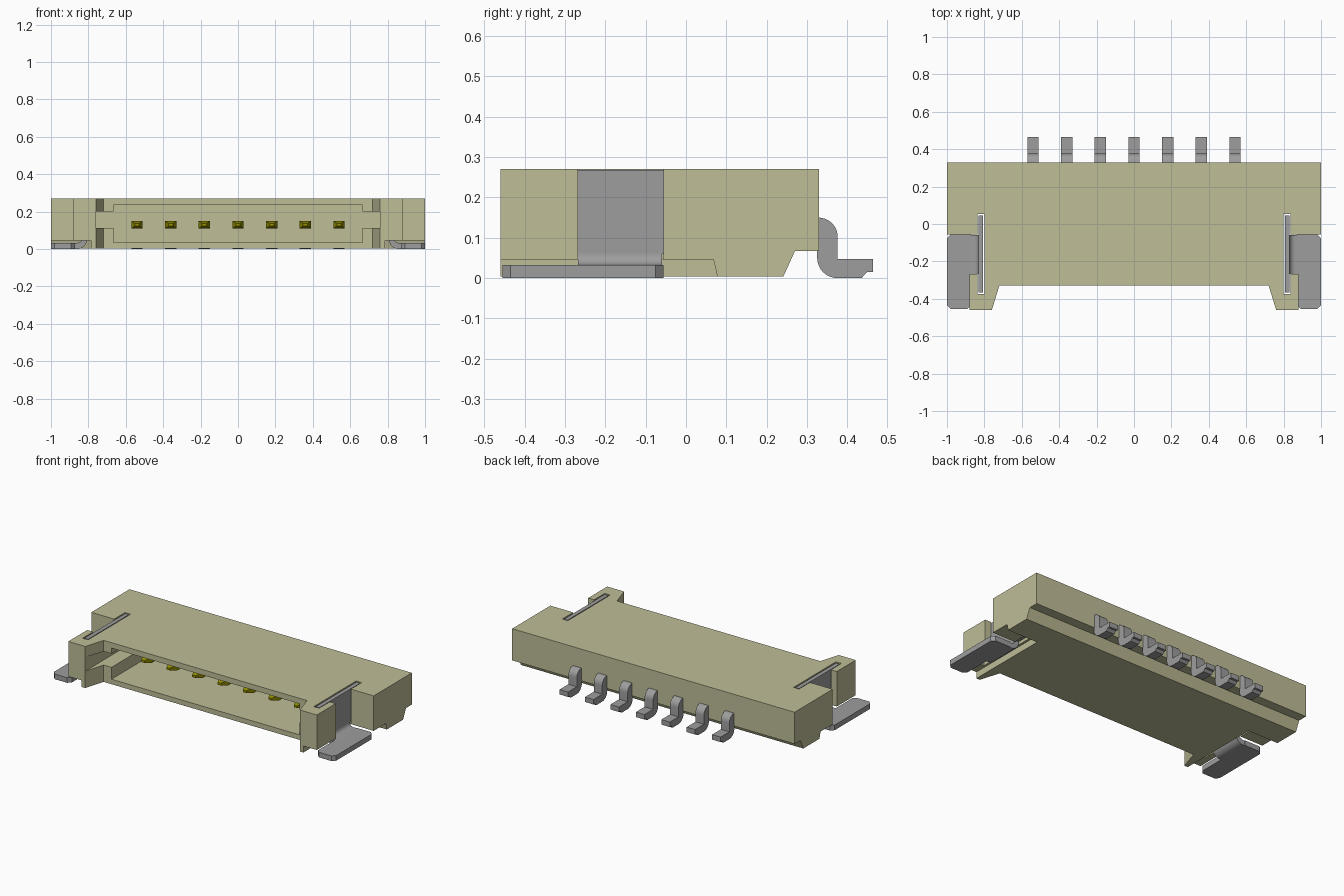
import bpy
import bmesh
import math
from mathutils import Vector

cube = bpy.data.objects.get("Cube")
if cube:
    bpy.data.objects.remove(cube, do_unlink=True)


def material(name, rgb):
    m = bpy.data.materials.new(name)
    m.use_nodes = True
    m.diffuse_color = (*rgb, 1)
    m.node_tree.nodes["Principled BSDF"].inputs["Base Color"].default_value = (*rgb, 1)
    return m


BEIGE = material("beige plastic", (0.52, 0.51, 0.31))
GREY = material("grey metal", (0.34, 0.34, 0.34))
GOLD = material("gold contact", (0.30, 0.28, 0.0))


def prism(name, pts, axis, lo, hi, mat=None):
    """Extrude a 2D outline along one axis; the outline uses the other two in x, y, z order."""
    def place(p, d):
        c = list(p)
        c.insert(axis, d)
        return Vector(c)
    bm = bmesh.new()
    face = bm.faces.new([bm.verts.new(place(p, lo)) for p in pts])
    new = bmesh.ops.extrude_face_region(bm, geom=[face])["geom"]
    shift = place((0, 0), hi - lo)
    bmesh.ops.translate(bm, vec=shift, verts=[v for v in new if isinstance(v, bmesh.types.BMVert)])
    bmesh.ops.recalc_face_normals(bm, faces=bm.faces)
    mesh = bpy.data.meshes.new(name)
    bm.to_mesh(mesh)
    bm.free()
    ob = bpy.data.objects.new(name, mesh)
    bpy.context.collection.objects.link(ob)
    if mat:
        mesh.materials.append(mat)
    return ob


def box(name, x, y, z, mat=None):
    return prism(name, [(x[0], y[0]), (x[1], y[0]), (x[1], y[1]), (x[0], y[1])], 2, *z, mat)


def cut(target, cutter):
    cutter.hide_render = True
    mod = target.modifiers.new("cut", "BOOLEAN")
    mod.operation, mod.solver, mod.object = "DIFFERENCE", "EXACT", cutter
    bpy.context.view_layer.objects.active = target
    bpy.ops.object.modifier_apply(modifier=mod.name)
    bpy.data.objects.remove(cutter, do_unlink=True)


def arc(cx, cy, r, a0, a1, n=8):
    return [(cx + r * math.cos(math.radians(a0 + (a1 - a0) * i / n)),
             cy + r * math.sin(math.radians(a0 + (a1 - a0) * i / n))) for i in range(n + 1)]


def smooth(ob):
    bpy.ops.object.select_all(action="DESELECT")
    ob.select_set(True)
    bpy.context.view_layer.objects.active = ob
    bpy.ops.object.shade_smooth_by_angle(angle=math.radians(30))


# Housing outline seen from above, mirrored to both sides
half = [(0.72, -0.33), (0.76, -0.46), (0.88, -0.46), (0.88, -0.268),
        (0.832, -0.268), (0.832, -0.056), (1.0, -0.056), (1.0, 0.33)]
housing = prism("housing", half + [(-x, y) for x, y in reversed(half)], 2, 0.004, 0.27, BEIGE)

# Undercut along the back edge
cut(housing, prism("back_cutter", [(0.235, -0.01), (0.27, 0.067), (0.4, 0.067), (0.4, -0.01)], 0, -1.1, 1.1))

# Mating cavity and its side key slots
cut(housing, box("cavity_cutter", (-0.665, 0.665), (-0.5, 0.12), (0.036, 0.235)))
cut(housing, box("key_cutter", (-0.76, 0.76), (-0.5, 0.12), (0.112, 0.2)))

for s, side in ((1, "left"), (-1, "right")):
    def xs(a, b):
        return (min(s * a, s * b), max(s * a, s * b))

    # Clearance under the wing, and the slot that holds the solder tab
    cut(housing, prism("wing_cutter", [(-0.6, -0.01), (0.081, -0.01), (0.068, 0.046), (-0.6, 0.046)],
                       0, *xs(0.785, 1.1)))
    cut(housing, box("slot_cutter", xs(0.799, 0.838), (-0.375, 0.054), (0.03, 0.3)))

    # Upright blade of the solder tab
    box(side + "_tab_blade", xs(0.806, 0.832), (-0.366, 0.046), (0.06, 0.268), GREY)

    # Rounded bend joining the blade to the foot
    bend = [(0.806, 0.07)] + arc(0.861, 0.055, 0.055, 180, 270)
    bend += [(0.9, 0.0), (0.9, 0.033)] + arc(0.861, 0.062, 0.029, 270, 180) + [(0.832, 0.07)]
    smooth(prism(side + "_tab_bend", [(s * x, z) for x, z in bend], 1, -0.268, -0.06, GREY))

    # Flat foot with clipped corners
    foot = [(0.872, -0.435), (0.892, -0.455), (0.98, -0.455), (1.0, -0.435),
            (1.0, -0.076), (0.98, -0.056), (0.872, -0.056)]
    prism(side + "_tab_foot", [(s * x, y) for x, y in foot], 2, 0, 0.033, GREY)

# Side profile of a bent solder lead
lead = [(0.30, 0.15)] + arc(0.328, 0.102, 0.048, 90, 0)
lead += [(0.376, 0.047), (0.464, 0.047), (0.464, 0.015), (0.449, 0.015), (0.435, 0)]
lead += arc(0.375, 0.05, 0.05, 270, 180) + [(0.325, 0.1), (0.30, 0.1)]

for i in range(7):
    x = (i - 3) * 0.18
    smooth(prism(f"lead_{i + 1}", lead, 0, x - 0.03, x + 0.03, GREY))

    # Contact pin with a tapered tip
    pin = box(f"contact_{i + 1}", (x - 0.03, x + 0.03), (-0.14, 0.15), (0.11, 0.15), GOLD)
    bm = bmesh.new()
    bm.from_mesh(pin.data)
    tip = min(bm.faces, key=lambda f: f.calc_center_median().y)
    end = bmesh.ops.extrude_discrete_faces(bm, faces=[tip])["faces"][0]
    mid = end.calc_center_median()
    for v in end.verts:
        v.co = Vector((mid.x + (v.co.x - mid.x) * 0.4, -0.19, mid.z + (v.co.z - mid.z) * 0.35))
    bmesh.ops.recalc_face_normals(bm, faces=bm.faces)
    bm.to_mesh(pin.data)
    bm.free()
